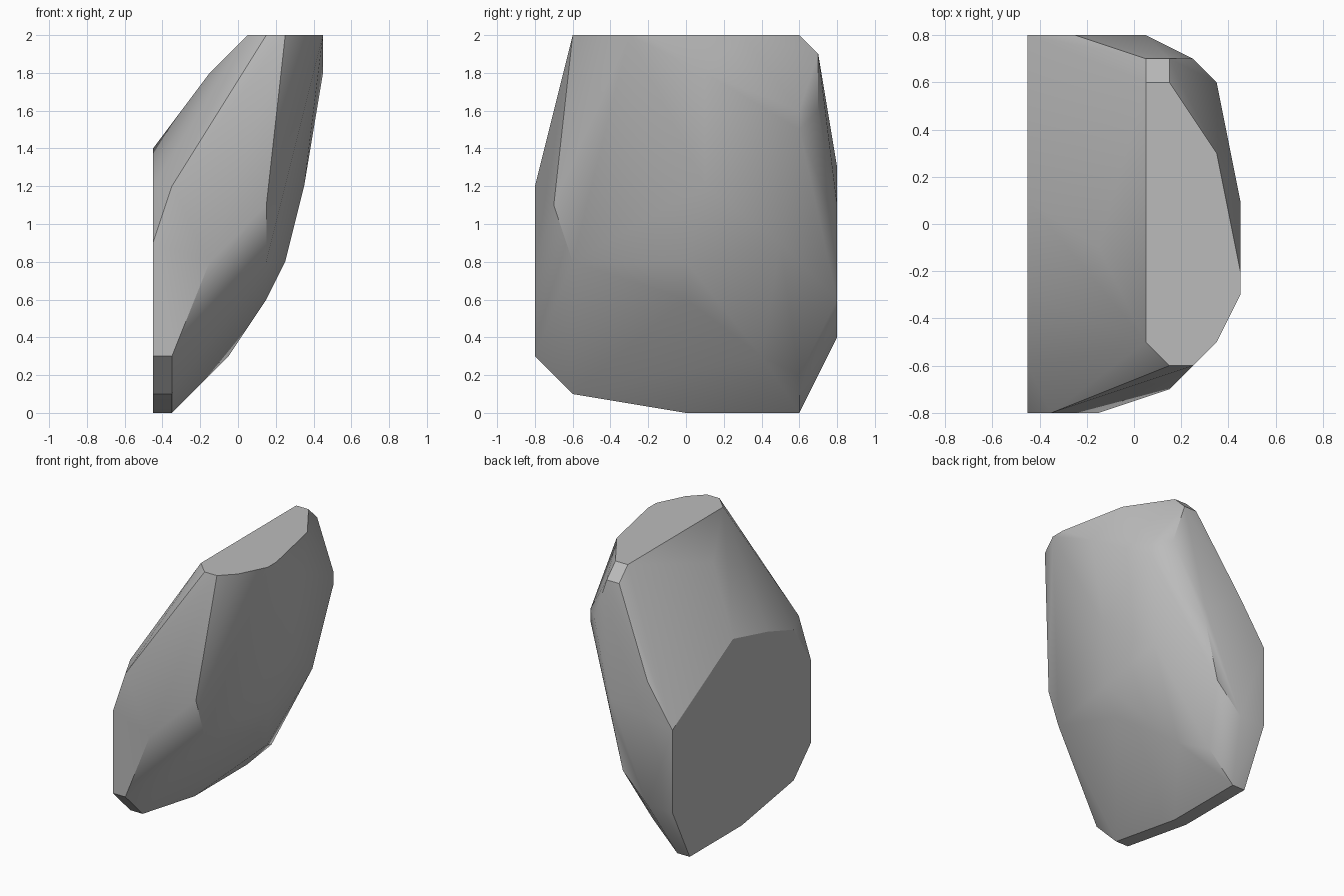
import bpy
import bmesh
import math

STEP = 0.1       # everything is laid out on a coarse grid of this size
X_SHIFT = -0.45  # the flat cut side sits here

default = bpy.data.objects.get("Cube")
if default:
    bpy.data.objects.remove(default, do_unlink=True)

# Flat facets, each an outline in the plane of that facet
cut_side = [(8, 4), (6, 0), (0, 0), (-6, 1), (-8, 3), (-8, 9),
            (-6, 12), (-3, 13), (1, 14), (8, 10)]                  # y, z
top_cut = [(5, 6), (6, 6), (8, 3), (9, -2), (9, -3),
           (8, -5), (7, -6), (6, -6), (5, -5)]                     # x, y
front_facet = [(1, 3), (3, 8), (1, 12)]                            # x, z
back_facet = [(2, 4), (4, 6), (5, 10), (5, 11), (2, 13)]           # x, z
bottom_strip = [(6, 0), (0, 0), (-6, 1)]                           # y, z

# Corners of the bulging outer side and the worn edges
back_chamfer = [(5, 7, 19), (6, 7, 19), (7, 7, 16)]
back_ridge = [(8, 6, 16), (8, 6, 15), (7, 5, 9), (3, 6, 2)]
outer_ridge = [(9, 1, 18), (8, 1, 12), (7, 0, 8), (6, 0, 6), (4, 4, 3)]
front_ridge = [(6, -7, 11), (6, -6, 8)]
sloped_back = [(3, -1, 18)]

points = [(0, y, z) for y, z in cut_side]
points += [(x, y, 20) for x, y in top_cut]
points += [(x, -8, z) for x, z in front_facet]
points += [(x, 8, z) for x, z in back_facet]
points += [(1, y, z) for y, z in bottom_strip]
points += back_chamfer + back_ridge + outer_ridge + front_ridge + sloped_back

# Stone body: the tight skin around all corners
bm = bmesh.new()
for x, y, z in points:
    bm.verts.new((x * STEP + X_SHIFT, y * STEP, z * STEP))
hull = bmesh.ops.convex_hull(bm, input=bm.verts[:])
loose = [v for v in bm.verts if not v.link_faces]
bmesh.ops.delete(bm, geom=loose, context="VERTS")
bmesh.ops.dissolve_limit(bm, angle_limit=math.radians(1),
                         verts=bm.verts[:], edges=bm.edges[:])
bmesh.ops.recalc_face_normals(bm, faces=bm.faces[:])
mesh = bpy.data.meshes.new("stone")
bm.to_mesh(mesh)
bm.free()
stone = bpy.data.objects.new("stone", mesh)
bpy.context.collection.objects.link(stone)

# Stone colour
grey = (0.5, 0.5, 0.5, 1)
material = bpy.data.materials.new("stone grey")
material.use_nodes = True
material.diffuse_color = grey
material.node_tree.nodes["Principled BSDF"].inputs["Base Color"].default_value = grey
mesh.materials.append(material)

# Soft shading with crisp cuts
bpy.ops.object.select_all(action="DESELECT")
stone.select_set(True)
bpy.context.view_layer.objects.active = stone
bpy.ops.object.shade_smooth_by_angle(angle=math.radians(30))
